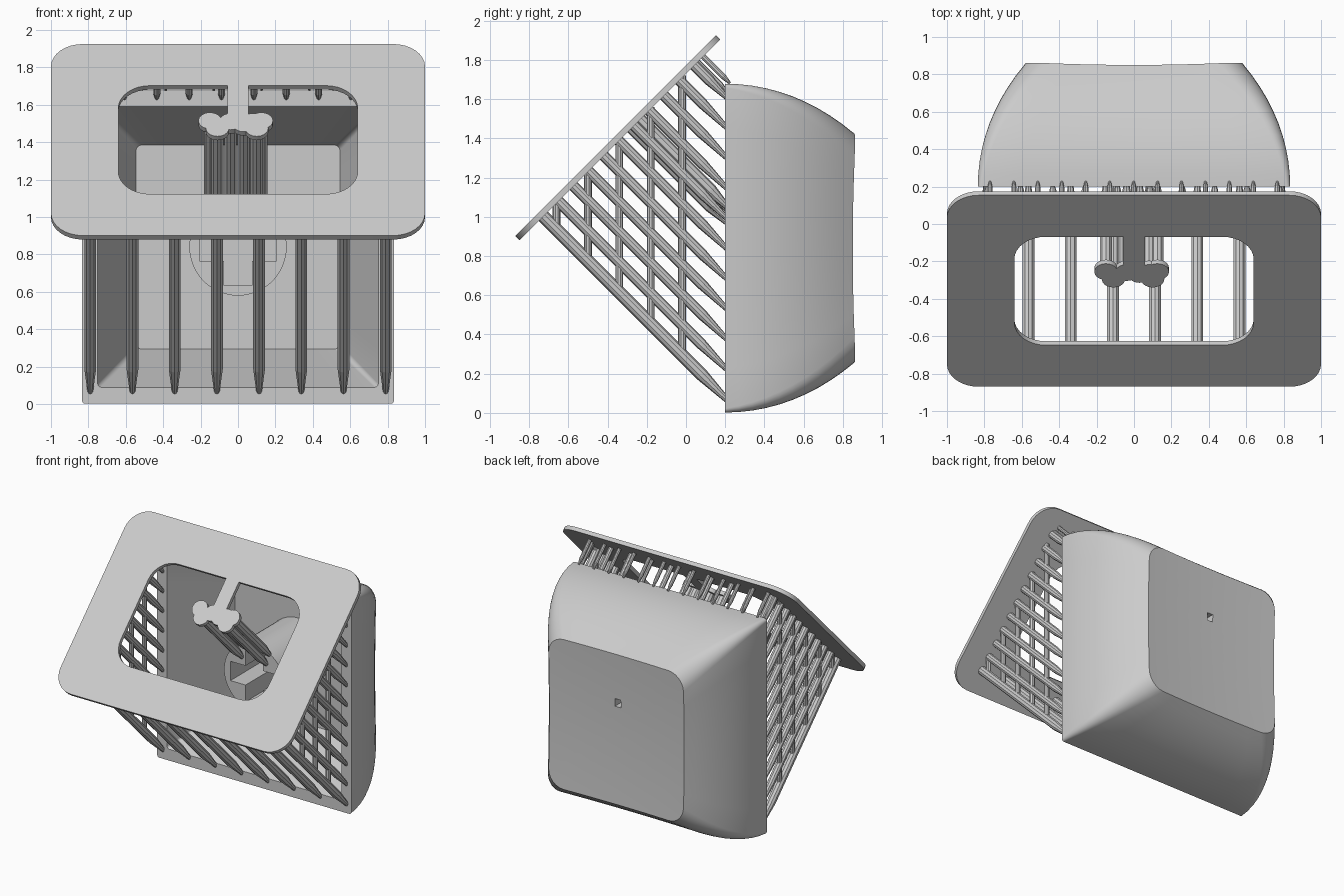
import bpy, bmesh, math
from mathutils import Vector

if "Cube" in bpy.data.objects:
    bpy.data.objects.remove(bpy.data.objects["Cube"])

grey = bpy.data.materials.new("light_grey")
grey.use_nodes = True
COLOR = (0.6, 0.6, 0.6, 1)
grey.diffuse_color = COLOR
grey.node_tree.nodes["Principled BSDF"].inputs["Base Color"].default_value = COLOR

MID = 0.84      # height of the cap centre
RIM = 0.2       # depth of the cap opening
TILT = math.radians(45)


def add_object(name, mesh, smooth=True):
    ob = bpy.data.objects.new(name, mesh)
    bpy.context.collection.objects.link(ob)
    ob.data.materials.clear()
    ob.data.materials.append(grey)
    if smooth:
        bpy.ops.object.select_all(action='DESELECT')
        ob.select_set(True)
        bpy.context.view_layer.objects.active = ob
        bpy.ops.object.shade_smooth_by_angle(angle=math.radians(32))
    return ob


def from_bmesh(name, bm, smooth=True):
    bmesh.ops.recalc_face_normals(bm, faces=bm.faces)
    mesh = bpy.data.meshes.new(name)
    bm.to_mesh(mesh)
    bm.free()
    return add_object(name, mesh, smooth)


def rounded_rect(hx, hy, r, arc=8, edge=1):
    """Outline with rounded corners; edge = segments along each straight side."""
    pts = []
    for k, (sx, sy) in enumerate(((1, 1), (-1, 1), (-1, -1), (1, -1))):
        for i in range(arc + 1):
            a = math.pi / 2 * (k + i / arc)
            pts.append(Vector((sx * (hx - r) + r * math.cos(a),
                               sy * (hy - r) + r * math.sin(a))))
    out = []
    for i, p in enumerate(pts):
        out.append(p)
        if i % (arc + 1) == arc:
            q = pts[(i + 1) % len(pts)]
            out += [p.lerp(q, j / edge) for j in range(1, edge)]
    return out


def circle(cx, cy, r, n=32):
    return [Vector((cx + r * math.cos(2 * math.pi * i / n),
                    cy + r * math.sin(2 * math.pi * i / n))) for i in range(n)]


def flat_solid(name, outlines, depth, location, tilt):
    """Extrude filled outlines; inner outlines become holes."""
    cu = bpy.data.curves.new(name, 'CURVE')
    cu.dimensions, cu.fill_mode, cu.extrude = '2D', 'BOTH', depth / 2
    for pts in outlines:
        sp = cu.splines.new('POLY')
        sp.points.add(len(pts) - 1)
        for point, p in zip(sp.points, pts):
            point.co = (p.x, p.y, 0, 1)
        sp.use_cyclic_u = True
    temp = bpy.data.objects.new(name, cu)
    bpy.context.collection.objects.link(temp)
    mesh = bpy.data.meshes.new_from_object(
        temp.evaluated_get(bpy.context.evaluated_depsgraph_get()))
    bpy.data.objects.remove(temp)
    ob = add_object(name, mesh)
    ob.location = location
    ob.rotation_euler.x = tilt
    return ob


# Hollow cap: one loft from inner floor, over the rim, to the dished back
def dish(p):
    return 0.835 + 0.045 * p.length_squared


rings = []
for y, h, r in ((0.74, 0.545, 0.03), (RIM, 0.75, 0.02)):
    rings.append([(p.x, y, MID + p.y) for p in rounded_rect(h, h, r, 6, 8)])
STEPS = 10
for i in range(STEPS + 1):
    t = i / STEPS
    h = 0.835 - 0.255 * t * t
    rings.append([(p.x, RIM + (dish(p) - RIM) * t, MID + p.y)
                  for p in rounded_rect(h, h + 0.003, 0.02 + 0.11 * t, 6, 8)])
for s in (0.97, 0.8, 0.6, 0.4, 0.2, 0.05):
    rings.append([(p.x * s, dish(p * s), MID + p.y * s)
                  for p in rounded_rect(0.58, 0.583, 0.13, 6, 8)])
bm = bmesh.new()
loops = [[bm.verts.new(c) for c in ring] for ring in rings]
for a, b in zip(loops, loops[1:]):
    for i in range(len(a)):
        j = (i + 1) % len(a)
        bm.faces.new((a[i], a[j], b[j], b[i]))
bm.faces.new(loops[0])
bm.faces.new(loops[-1])
cap = from_bmesh("cap_shell", bm)

# Small slot through the back of the cap
bm = bmesh.new()
bmesh.ops.create_cube(bm, size=1)
bmesh.ops.scale(bm, vec=(0.05, 0.4, 0.06), verts=bm.verts)
bmesh.ops.translate(bm, vec=(0, 0.82, 1.04), verts=bm.verts)
cutter = from_bmesh("slot_cutter", bm, False)
cutter.hide_render = True
cut = cap.modifiers.new("slot", 'BOOLEAN')
cut.operation, cut.solver, cut.object = 'DIFFERENCE', 'EXACT', cutter
bpy.context.view_layer.objects.active = cap
bpy.ops.object.modifier_apply(modifier=cut.name)
bpy.data.objects.remove(cutter)

# Round stem with a cross-shaped socket
A, B = 0.205, 0.075
quarter = [(A, -B), (A, B), (B, B)]
cross = []
for k in range(4):
    c, s = round(math.cos(k * math.pi / 2)), round(math.sin(k * math.pi / 2))
    cross += [Vector((x * c - y * s, x * s + y * c)) for x, y in quarter]
flat_solid("stem", [circle(0, 0, 0.26, 48), cross], 0.56,
           (0, RIM + 0.28, MID), math.radians(90))

# Tilted base plate with a window, a tab and a scalloped island
PLATE = Vector((0, -0.3475, 1.4025))
THICK = 0.03
flat_solid("base_plate", [rounded_rect(1, 0.724, 0.17),
                          rounded_rect(0.64, 0.41, 0.17)], THICK, PLATE, TILT)
tab = [Vector(p) for p in ((-0.055, 0.14), (0.055, 0.14), (0.055, 0.45), (-0.055, 0.45))]
flat_solid("plate_tab", [tab], THICK, PLATE, TILT)
island = [(-0.15, 1.505), (-0.11, 1.465), (-0.04, 1.5), (0.03, 1.49),
          (0.08, 1.5), (0.125, 1.505), (0.1, 1.465)]
for x, z in island:
    flat_solid("island_pad", [circle(x, (z - PLATE.z) / math.sin(TILT), 0.062, 20)],
               THICK, PLATE, TILT)


# Support rods
def rod(bm, a, b, r0, r1, n=10):
    a, b = Vector(a), Vector(b)
    d = b - a
    m = d.to_track_quat('Z', 'Y').to_matrix().to_4x4()
    m.translation = (a + b) / 2
    bmesh.ops.create_cone(bm, cap_ends=True, segments=n, radius1=r0, radius2=r1,
                          depth=d.length, matrix=m)


def support(bm, x, y, z, r, tip=0.18):
    """Rod from the plate, square to it, narrowing to its contact point."""
    end = Vector((x, y, z))
    along = Vector((0, -1, 1)).normalized()
    length = (PLATE - end).dot(along)
    neck = end + along * min(tip, length / 2)
    rod(bm, end + along * length, neck, r, r)
    rod(bm, neck, end, r, r * 0.45)


bm = bmesh.new()
for i in range(8):
    support(bm, -0.79 + i * 0.2257, RIM + 0.01, 0.065, 0.033)
from_bmesh("lower_supports", bm)

bm = bmesh.new()
for side in (-1, 1):
    for i in range(1, 11):
        support(bm, side * 0.79, RIM + 0.01, 0.065 + i * 0.154, 0.028)
from_bmesh("side_supports", bm)

bm = bmesh.new()
for side in (-1, 1):
    for i in range(5):
        y = -0.66 + i * 0.16
        rod(bm, (side * 0.79, y, 0.27 - y), (side * 0.79, y, y + 1.74), 0.02, 0.02)
from_bmesh("side_braces", bm)

bm = bmesh.new()
for i in range(13):
    support(bm, -0.77 + i * 0.128, 0.225, 1.68, 0.015, 0.05)
for i in range(10):
    support(bm, -0.78 + i * 0.173, RIM + 0.01, 1.63, 0.02, 0.05)
from_bmesh("upper_supports", bm)

bm = bmesh.new()
for x, z in island:
    support(bm, x, RIM + 0.01, 2 * z - 1.96, 0.034, 0.12)
from_bmesh("stem_supports", bm)
